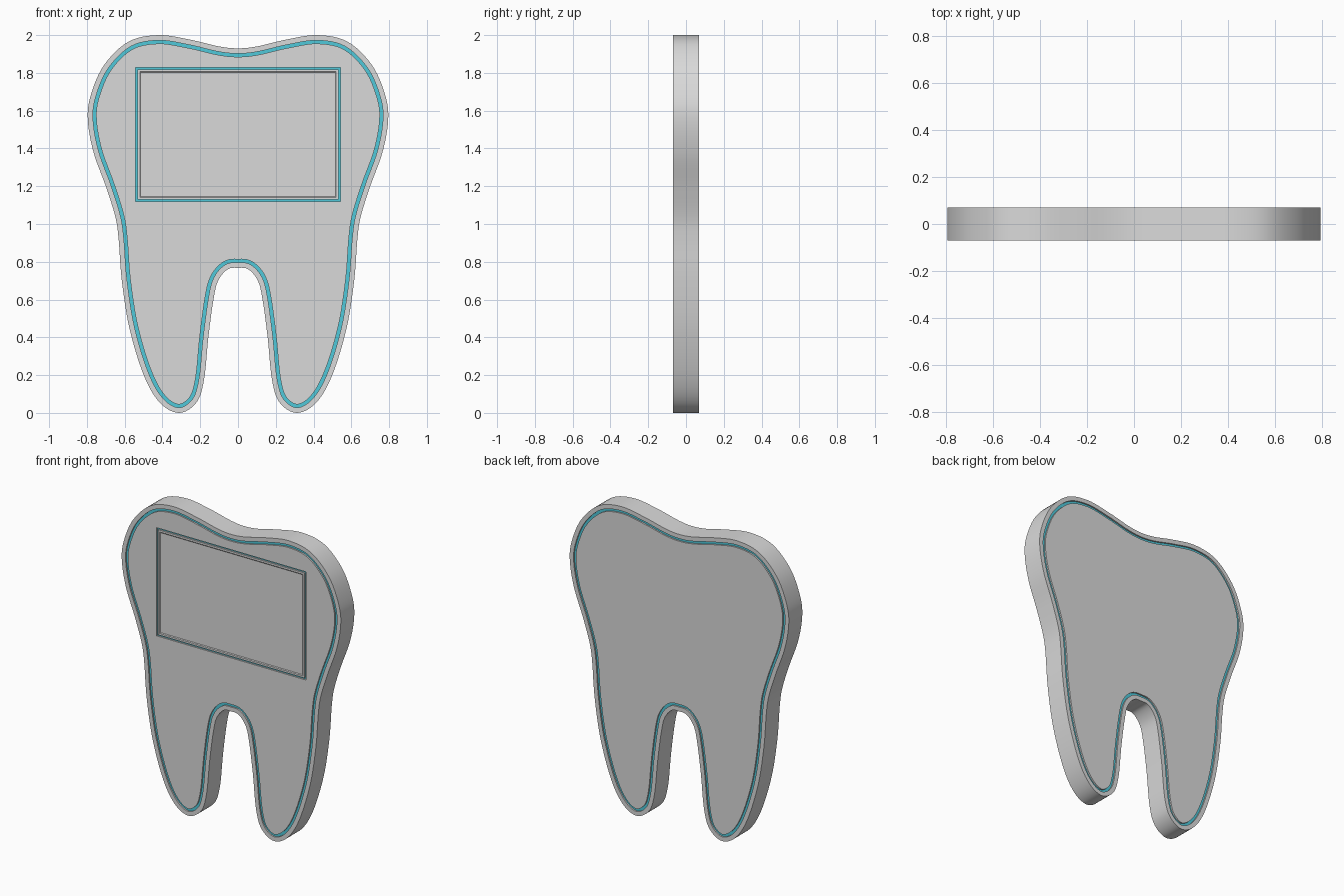
import bpy, bmesh, math
from mathutils import Vector

if "Cube" in bpy.data.objects:
    bpy.data.objects.remove(bpy.data.objects["Cube"])

def material(name, rgb):
    m = bpy.data.materials.new(name)
    m.diffuse_color = (*rgb, 1)
    m.use_nodes = True
    m.node_tree.nodes["Principled BSDF"].inputs["Base Color"].default_value = m.diffuse_color
    return m

GREY, CYAN = 0, 1
mats = [material("light_grey", (0.7, 0.7, 0.7)), material("cyan", (0.08, 0.58, 0.70))]
T = 0.07        # half thickness
FLOOR = 0.06    # height of the groove floors

# Right half of the tooth outline, from top centre round to the fork
half = [(0, 1.93), (0.10, 1.94), (0.25, 1.975), (0.42, 2.0), (0.58, 1.965), (0.71, 1.84),
        (0.78, 1.68), (0.795, 1.55), (0.765, 1.38), (0.70, 1.20), (0.65, 1.04), (0.632, 0.92),
        (0.615, 0.70), (0.573, 0.44), (0.495, 0.19), (0.41, 0.05), (0.31, 0.0),
        (0.22, 0.055), (0.18, 0.175), (0.157, 0.40), (0.13, 0.60), (0.105, 0.70),
        (0.055, 0.76), (0, 0.768)]
ctrl = [Vector(p) for p in half] + [Vector((-x, z)) for x, z in half[-2:0:-1]]

def smooth_closed(pts, steps=6):
    """Catmull-Rom curve through a closed ring of points."""
    out, n = [], len(pts)
    for i in range(n):
        a, b, c, d = (pts[(i + k) % n] for k in (-1, 0, 1, 2))
        for s in range(steps):
            t = s / steps
            out.append(0.5 * (2*b + (c - a)*t + (2*a - 5*b + 4*c - d)*t*t
                              + (3*b - a - 3*c + d)*t**3))
    return out

outline = smooth_closed(ctrl)

def inset(pts, dist):
    """Move a clockwise ring inwards."""
    n = len(pts)
    out = []
    for i, p in enumerate(pts):
        t = (pts[(i + 1) % n] - pts[i - 1]).normalized()
        out.append(p + Vector((t.y, -t.x)) * dist)
    return out

def rect(border):
    """Screen rectangle, shrunk by the border."""
    w, lo, hi = 0.542 - border, 1.119 + border, 1.829 - border
    return [Vector(p) for p in ((-w, lo), (-w, hi), (w, hi), (w, lo))]

bm = bmesh.new()

def ring(pts, y):
    return [bm.verts.new((p.x, y, p.y)) for p in pts]

def bridge(a, b, mat=GREY):
    n = len(a)
    for i in range(n):
        j = (i + 1) % n
        bm.faces.new((a[i], a[j], b[j], b[i])).material_index = mat

def chain(rings, colours):
    for a, b, c in zip(rings, rings[1:], colours):
        bridge(a, b, c)

def ring_edges(r):
    return [bm.edges.get((r[i - 1], r[i])) for i in range(len(r))]

# Rim and cyan groove on both sides
sides = {}
for s in (-1, 1):
    rings = [ring(inset(outline, d), s * y) for d, y in
             ((0, T), (0.028, T), (0.028, FLOOR), (0.045, FLOOR), (0.045, T))]
    chain(rings, (GREY, GREY, CYAN, GREY))
    sides[s] = rings

# Outer wall
bridge(sides[-1][0], sides[1][0])

# Screen: cyan groove, narrow frame and slightly sunken panel
screen = [ring(rect(d), -y) for d, y in
          ((0, T), (0, FLOOR), (0.010, FLOOR), (0.010, T), (0.022, T), (0.027, T - 0.004))]
chain(screen, (GREY, CYAN, GREY, GREY, GREY))
bm.faces.new(screen[-1])

# Flat faces: back is plain, front has the screen opening
bmesh.ops.triangle_fill(bm, edges=ring_edges(sides[1][-1]), use_beauty=True, normal=(0, 1, 0))
bmesh.ops.triangle_fill(bm, edges=ring_edges(sides[-1][-1]) + ring_edges(screen[0]),
                        use_beauty=True, normal=(0, -1, 0))
bmesh.ops.recalc_face_normals(bm, faces=bm.faces)

# Merge coplanar triangles so the flat faces stay clean, stand on z = 0
low = min(v.co.z for v in bm.verts)
bmesh.ops.translate(bm, verts=bm.verts, vec=(0, 0, -low))

mesh = bpy.data.meshes.new("tooth_plate")
bm.to_mesh(mesh)
bm.free()
for m in mats:
    mesh.materials.append(m)
obj = bpy.data.objects.new("tooth_plate", mesh)
bpy.context.collection.objects.link(obj)
bpy.context.view_layer.objects.active = obj
obj.select_set(True)
bpy.ops.object.shade_smooth_by_angle(angle=math.radians(30))
